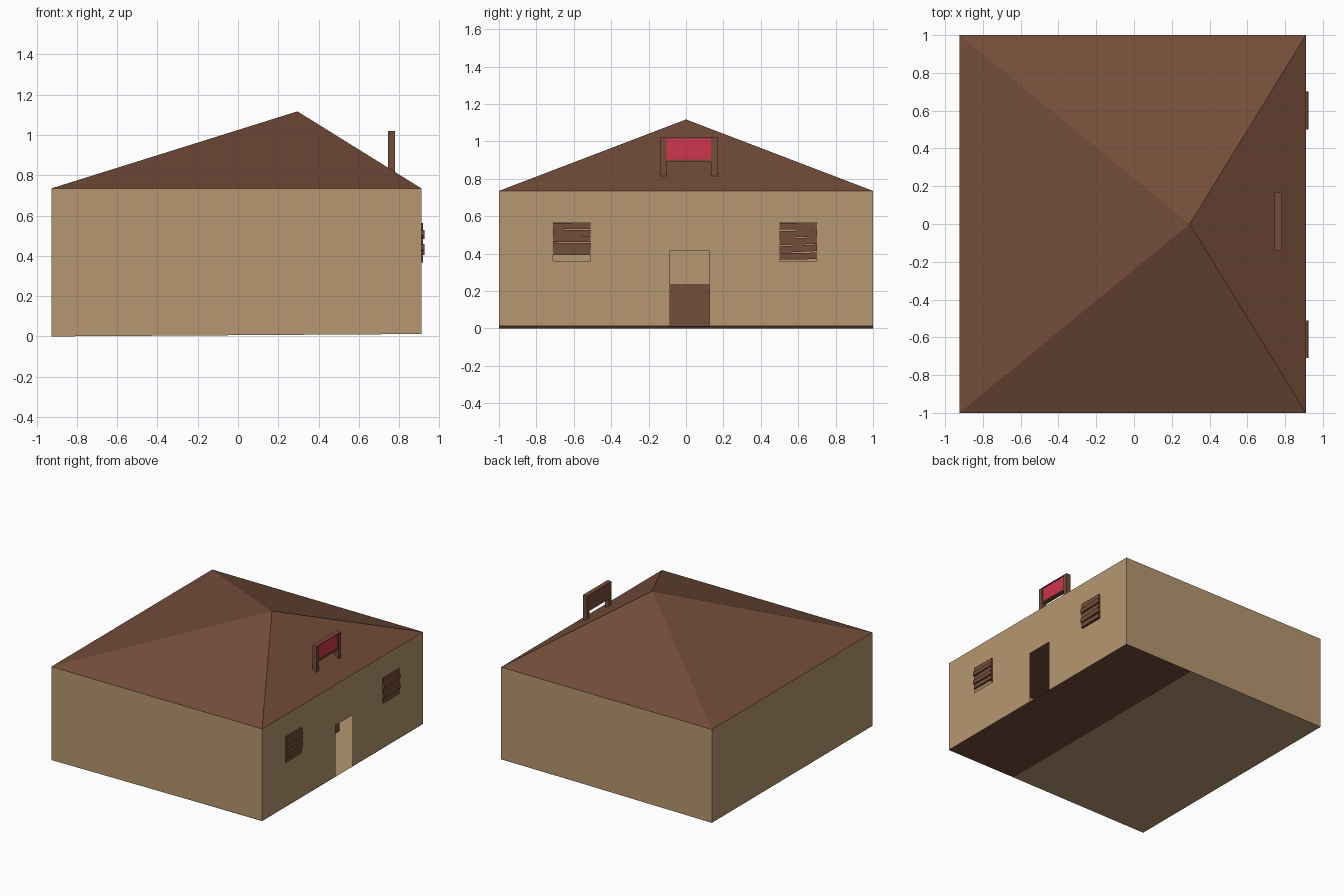
import bpy, bmesh, math, random
from mathutils import Matrix, Vector

if "Cube" in bpy.data.objects:
    bpy.data.objects.remove(bpy.data.objects["Cube"])

random.seed(4)

def material(name, rgb):
    m = bpy.data.materials.new(name)
    m.diffuse_color = (*rgb, 1)
    m.use_nodes = True
    m.node_tree.nodes["Principled BSDF"].inputs["Base Color"].default_value = m.diffuse_color
    return m

TAN = material("tan_wall", (0.47, 0.31, 0.16))
BROWN = material("brown_wood", (0.175, 0.075, 0.042))
RED = material("red_panel", (0.62, 0.035, 0.075))

def mesh_object(name, verts, faces, mat):
    me = bpy.data.meshes.new(name)
    me.from_pydata(verts, [], faces)
    me.materials.append(mat)
    ob = bpy.data.objects.new(name, me)
    bpy.context.collection.objects.link(ob)
    return ob

def box(name, lo, hi, mat, tilt=0):
    lo, hi = Vector(lo), Vector(hi)
    bm = bmesh.new()
    bmesh.ops.create_cube(bm, size=1)
    bm.transform(Matrix.Translation((lo + hi) / 2) @ Matrix.Rotation(tilt, 4, 'X')
                 @ Matrix.Diagonal((*(hi - lo), 1)))
    me = bpy.data.meshes.new(name)
    bm.to_mesh(me)
    bm.free()
    me.materials.append(mat)
    ob = bpy.data.objects.new(name, me)
    bpy.context.collection.objects.link(ob)
    return ob

X0, X1, Y, EAVE = -0.925, 0.91, 1.0, 0.735
LOW, HIGH = 0.0, 0.012

# Roof: pyramid with its apex shifted toward the entrance, closed below
mesh_object("roof", [(X0, -Y, EAVE), (X1, -Y, EAVE), (X1, Y, EAVE), (X0, Y, EAVE),
                     (0.295, 0, 1.117)],
            [(0, 1, 4), (1, 2, 4), (2, 3, 4), (3, 0, 4), (3, 2, 1, 0)], BROWN)

# Plain walls and the slightly tilted inner floor
mesh_object("walls", [(X0, -Y, LOW), (X1, -Y, HIGH), (X1, Y, HIGH), (X0, Y, LOW),
                      (X0, -Y, EAVE), (X1, -Y, EAVE), (X1, Y, EAVE), (X0, Y, EAVE)],
            [(0, 1, 5, 4), (2, 3, 7, 6), (3, 0, 4, 7), (3, 2, 1, 0)], TAN)

# Brown foundation sheet crossing the floor
mesh_object("foundation", [(X0, -Y, 0.004), (X1, -Y, 0.010), (X1, Y, 0.010), (X0, Y, 0.004)],
            [(3, 2, 1, 0)], BROWN)

# Entrance wall: grid of panels that leaves out the door and windows
windows = [(-0.71, -0.51), (0.50, 0.70)]
door = (-0.085, 0.125)
WZ0, WZ1 = 0.36, 0.565
holes = [(a, b, WZ0, WZ1) for a, b in windows] + [(*door, HIGH, 0.415)]
ys = sorted([-Y, Y, *door, *windows[0], *windows[1]])
zs = [HIGH, WZ0, 0.415, WZ1, EAVE]
verts = [(X1, y, z) for y in ys for z in zs]
n = len(zs)
faces = []
for i in range(len(ys) - 1):
    for j in range(n - 1):
        cy, cz = (ys[i] + ys[i + 1]) / 2, (zs[j] + zs[j + 1]) / 2
        if not any(a < cy < b and c < cz < d for a, b, c, d in holes):
            k = i * n + j
            faces.append((k, k + n, k + n + 1, k + 1))
mesh_object("entrance_wall", verts, faces, TAN)

# Crooked boards over each window
for w, (a, b) in enumerate(windows):
    base = 0.39 if w == 0 else 0.367
    step = (WZ1 - base) / 5
    for i in range(5):
        z = base + i * step
        box(f"window_{w + 1}_board_{i + 1}", (0.903, a, z + 0.002),
            (0.918 + 0.007 * (i % 2), b, z + step - 0.003), BROWN,
            math.radians(random.uniform(-1, 3)))

# Counter inside, behind the doorway
box("counter", (0.36, -0.55, 0.01), (0.49, 0.56, 0.235), BROWN)

# Sign on the roof
SX0, SX1 = 0.745, 0.78
for side, y in (("left", -0.14), ("right", 0.135)):
    box(f"sign_post_{side}", (SX0, y, 0.815), (SX1, y + 0.035, 1.02), BROWN)
box("sign_board", (SX0, -0.105, 0.892), (0.768, 0.135, 1.02), BROWN)
box("sign_top_rail", (SX0, -0.105, 1.015), (SX1, 0.135, 1.02), BROWN)
box("sign_bottom_rail", (SX0, -0.105, 0.892), (SX1, 0.135, 0.902), BROWN)
box("sign_panel", (0.766, -0.105, 0.902), (0.772, 0.135, 1.015), RED)
